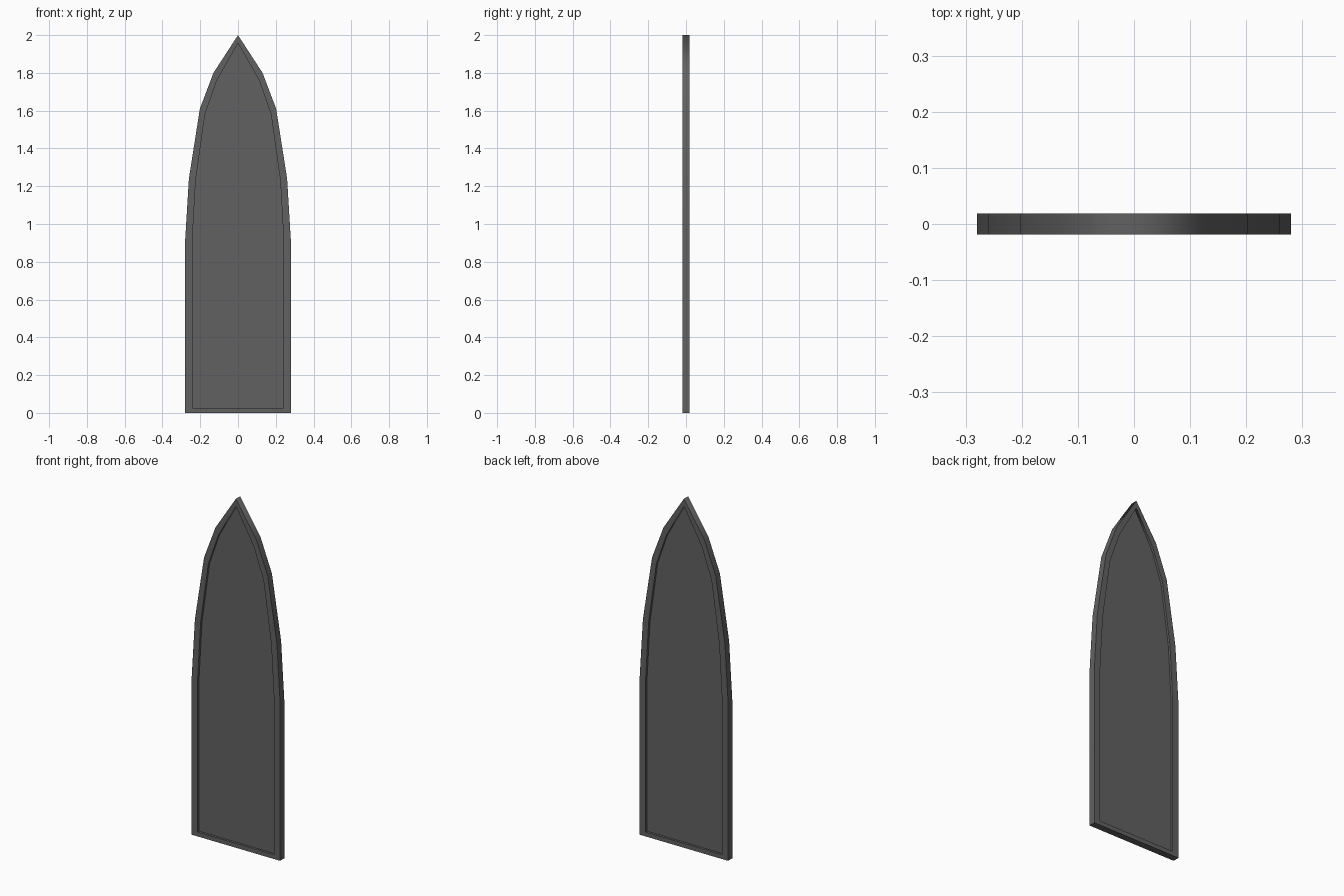
import bpy, bmesh
from mathutils import Vector

cube = bpy.data.objects.get("Cube")
if cube:
    bpy.data.objects.remove(cube)

HALF_DEPTH = 0.019
PANEL_HALF_DEPTH = 0.006

# One dark grey for the whole board
grey = bpy.data.materials.new("dark_grey")
grey.use_nodes = True
colour = (0.12, 0.12, 0.12, 1)
grey.diffuse_color = colour
bsdf = grey.node_tree.nodes["Principled BSDF"]
bsdf.inputs["Base Color"].default_value = colour
bsdf.inputs["Roughness"].default_value = 0.8

# Right halves of the pointed-arch outlines, from bottom corner to tip
outer_half = [(0.28, 0), (0.28, 0.91), (0.26, 1.24), (0.202, 1.61), (0.13, 1.8), (0, 2)]
inner_half = [(0.242, 0.025), (0.242, 0.91), (0.224, 1.23), (0.175, 1.58), (0.112, 1.76), (0, 1.957)]


def mirrored(half):
    return half + [(-x, z) for x, z in reversed(half[:-1])]


def add_ring(bm, outline, y):
    return [bm.verts.new((x, y, z)) for x, z in outline]


def bridge(bm, a, b):
    for i in range(len(a)):
        j = (i + 1) % len(a)
        bm.faces.new((a[i], a[j], b[j], b[i]))


def finish(bm, name):
    bmesh.ops.recalc_face_normals(bm, faces=bm.faces[:])
    # Rim stays smooth round the arch, crisp at the flat faces and the base
    for f in bm.faces:
        f.smooth = True
    for e in bm.edges:
        flat = any(abs(f.normal.y) > 0.5 for f in e.link_faces)
        base = any(abs(f.normal.z) > 0.99 for f in e.link_faces)
        e.smooth = not (flat or base)
    mesh = bpy.data.meshes.new(name)
    bm.to_mesh(mesh)
    bm.free()
    mesh.materials.append(grey)
    obj = bpy.data.objects.new(name, mesh)
    bpy.context.collection.objects.link(obj)
    return obj


outer, inner = mirrored(outer_half), mirrored(inner_half)

# Raised border frame
bm = bmesh.new()
rings = [add_ring(bm, outer, -HALF_DEPTH), add_ring(bm, outer, HALF_DEPTH),
         add_ring(bm, inner, HALF_DEPTH), add_ring(bm, inner, -HALF_DEPTH)]
for k in range(4):
    bridge(bm, rings[k], rings[(k + 1) % 4])
finish(bm, "border_frame")

# Recessed panel, set in from both faces
bm = bmesh.new()
front = add_ring(bm, inner, -PANEL_HALF_DEPTH)
back = add_ring(bm, inner, PANEL_HALF_DEPTH)
bm.faces.new(front)
bm.faces.new(back)
finish(bm, "recessed_panel")

# Face the two panel sheets outward
panel = bpy.data.objects["recessed_panel"].data
for poly in panel.polygons:
    if poly.normal.dot(Vector((0, poly.center.y, 0))) < 0:
        poly.flip()
